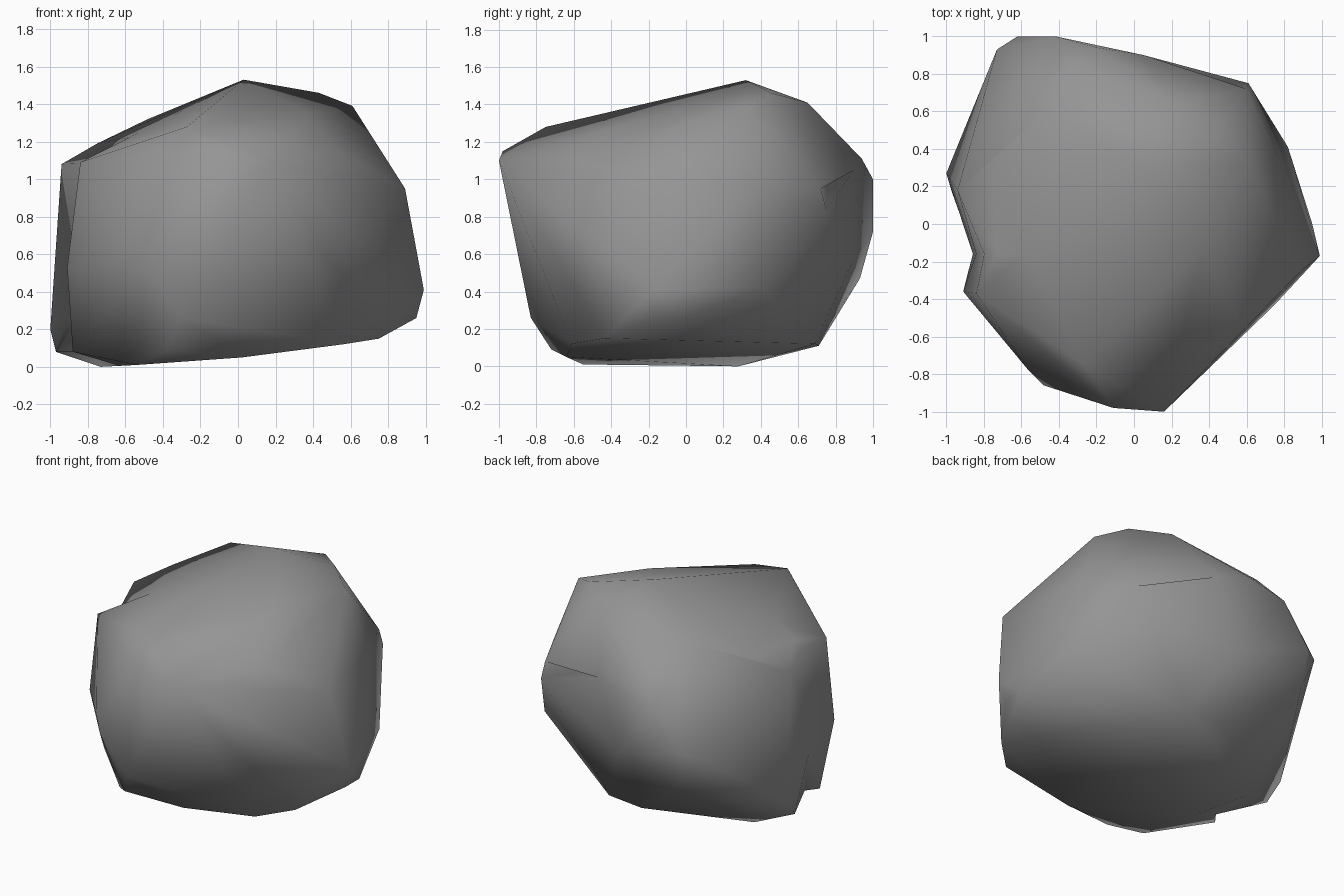
import bpy
import bmesh
from mathutils import Vector
from mathutils.bvhtree import BVHTree

default_cube = bpy.data.objects.get("Cube")
if default_cube:
    bpy.data.objects.remove(default_cube, do_unlink=True)


def make_material(name, colour):
    material = bpy.data.materials.new(name)
    material.use_nodes = True
    material.diffuse_color = colour
    shader = material.node_tree.nodes["Principled BSDF"]
    shader.inputs["Base Color"].default_value = colour
    shader.inputs["Roughness"].default_value = 0.9
    return material


# Sloping crown of the boulder, highest towards the back
crown = [
    (0.03, 0.32, 1.53), (0.43, 0.46, 1.46), (0.61, 0.33, 1.39),
    (0.23, 0.65, 1.41), (-0.48, 0.6, 1.32), (-0.75, 0.34, 1.19),
    (-0.27, -0.75, 1.28), (0.37, -0.12, 1.35),
]

# Shoulder where the crown turns down into the sides
shoulder = [
    (0.16, -1, 1.1), (-0.11, -0.98, 1.15), (-0.84, -0.37, 1.09),
    (-0.94, 0.18, 1.08), (-0.33, 0.83, 1.2), (-0.2, 0.94, 1.11),
    (0.05, 0.9, 1.05), (0.6, 0.72, 0.95), (0.76, 0.37, 0.97),
    (0.89, -0.25, 0.95), (0.55, -0.5, 1.14),
]

# Widest part of the sides
waist = [
    (-0.42, 1, 1), (-0.62, 1, 0.72), (-0.73, 0.93, 0.71),
    (-0.62, 0.93, 0.47), (-0.1, 0.89, 0.56), (0.61, 0.75, 0.84),
    (0.82, 0.41, 0.42), (0.99, -0.17, 0.41), (0.65, -0.51, 0.65),
    (-0.91, -0.36, 0.53), (-0.57, -0.77, 0.6), (-0.48, -0.86, 0.53),
]

# Lower rim and the uneven underside
foot = [
    (-1, 0.27, 0.2), (-0.97, 0.17, 0.08), (-0.88, -0.24, 0.08),
    (-0.15, 0.71, 0.11), (0.12, 0.69, 0.12), (0.95, 0, 0.26),
    (0.95, -0.15, 0.26), (0.75, -0.43, 0.15), (0.56, -0.61, 0.12),
    (-0.3, -0.83, 0.26), (-0.38, -0.72, 0.09), (0.02, -0.64, 0.05),
    (-0.54, -0.55, 0.01), (-0.73, 0.28, 0),
]

# Wrap the corner points in one faceted shell
bm = bmesh.new()
for point in crown + shoulder + waist + foot:
    bm.verts.new(Vector(point))
result = bmesh.ops.convex_hull(bm, input=bm.verts[:])
leftover = {item for key in ("geom_interior", "geom_unused") for item in result[key]
            if isinstance(item, bmesh.types.BMVert)}
bmesh.ops.delete(bm, geom=list(leftover), context="VERTS")

# Worn vertical groove on one flank, leaving the other flank uncut
groove_y = -0.16
flank = [face for face in bm.faces if min(v.co.x for v in face.verts) < -0.8]
flank_edges = {edge for face in flank for edge in face.edges}
flank_verts = {vert for face in flank for vert in face.verts}
bmesh.ops.bisect_plane(bm, geom=flank + list(flank_edges) + list(flank_verts),
                       plane_co=(0, groove_y, 0), plane_no=(0, 1, 0))
for vert in bm.verts:
    on_cut = abs(vert.co.y - groove_y) < 0.001
    if on_cut and vert.co.x < -0.8:
        vert.co.x += 0.08
bmesh.ops.triangulate(bm, faces=bm.faces[:])

# Shallow pit high on the back
pit = Vector((0.3, 0.75, 0.97))
bm.faces.ensure_lookup_table()
face_index = BVHTree.FromBMesh(bm).find_nearest(pit)[2]
poked = bmesh.ops.poke(bm, faces=[bm.faces[face_index]])
poked["verts"][0].co = pit

bmesh.ops.recalc_face_normals(bm, faces=bm.faces[:])
for face in bm.faces:
    face.smooth = True

# Finished boulder with soft shading
mesh = bpy.data.meshes.new("boulder")
bm.to_mesh(mesh)
bm.free()
mesh.materials.append(make_material("stone grey", (0.3, 0.3, 0.3, 1)))
boulder = bpy.data.objects.new("boulder", mesh)
bpy.context.collection.objects.link(boulder)
